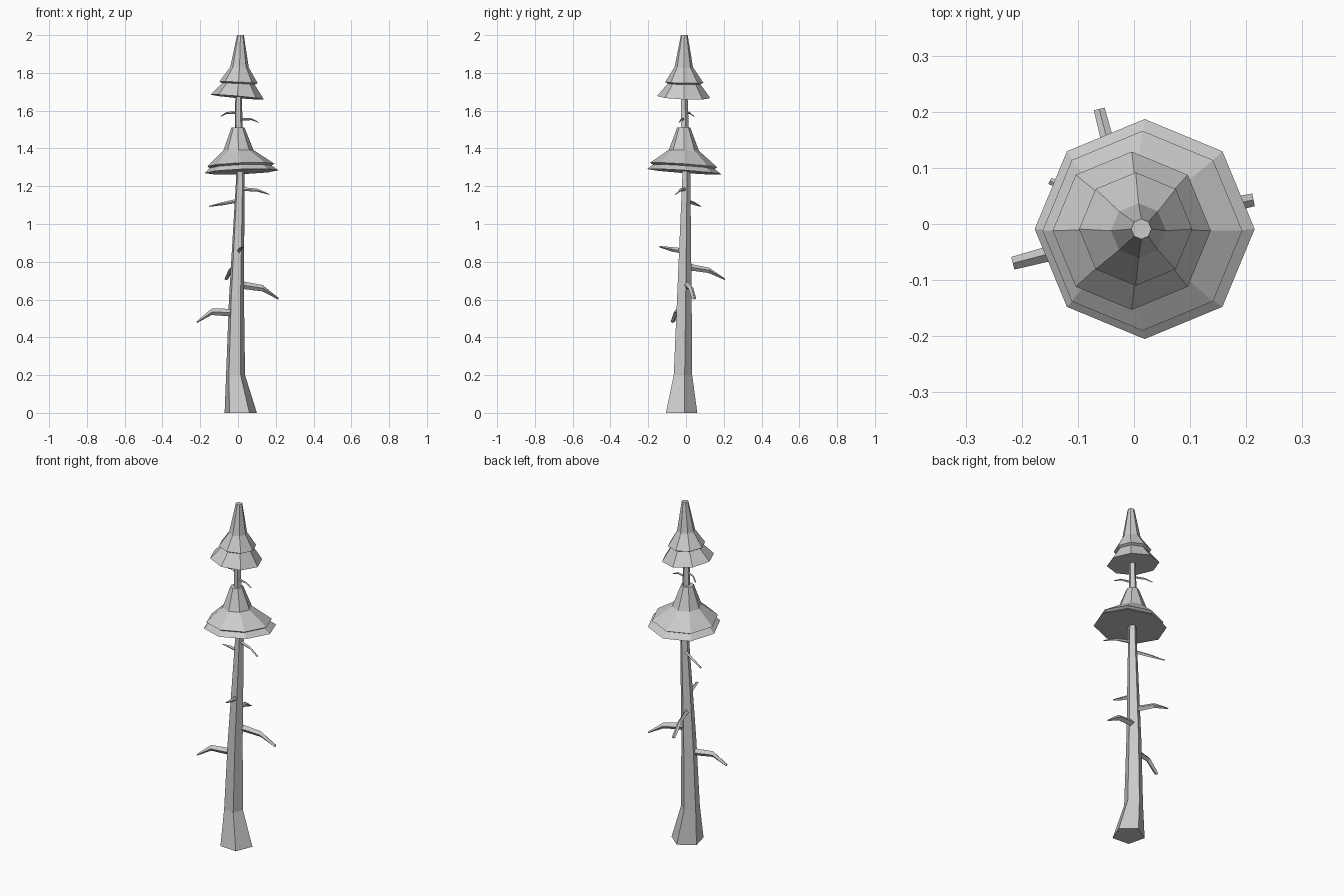
import bpy, bmesh
from math import cos, sin, radians, tau
from mathutils import Vector


def loft(name, rings):
    """Skin a list of equal-sized vertex rings and cap both ends."""
    bm = bmesh.new()
    loops = [[bm.verts.new(p) for p in ring] for ring in rings]
    n = len(loops[0])
    for a, b in zip(loops, loops[1:]):
        for i in range(n):
            j = (i + 1) % n
            bm.faces.new((a[i], a[j], b[j], b[i]))
    bm.faces.new(loops[0][::-1])
    bm.faces.new(loops[-1])
    bmesh.ops.recalc_face_normals(bm, faces=bm.faces)
    mesh = bpy.data.meshes.new(name)
    bm.to_mesh(mesh)
    bm.free()
    obj = bpy.data.objects.new(name, mesh)
    bpy.context.collection.objects.link(obj)
    return obj


def flat_ring(x, y, z, r, sides, start=0.0, slope=(0, 0)):
    """Horizontal polygon, optionally tilted by a slope in x and y."""
    ring = []
    for i in range(sides):
        a = radians(start) + tau * i / sides
        dx, dy = r * cos(a), r * sin(a)
        ring.append((x + dx, y + dy, z + slope[0] * dx + slope[1] * dy))
    return ring


def branch(name, points, height):
    """Bent, tapering branch with a diamond section."""
    pts = [Vector(p) for p in points]
    along = pts[-1] - pts[0]
    side = Vector((-along.y, along.x, 0)).normalized()
    rings = []
    for p, k in zip(pts, (1.0, 0.8, 0.25)):
        up = Vector((0, 0, height * k / 2))
        out = side * (height * (0.25 + 0.1 * k))
        rings.append([p + up, p + out, p - up, p - out])
    return loft(name, rings)


# Trunk: five-sided, flared foot, slight lean
trunk = [(0.0125, -0.03, 0, 0.09), (-0.014, -0.02, 0.2, 0.053),
         (-0.009, -0.012, 0.6, 0.042), (0.012, 0.0, 1.25, 0.023),
         (0.003, -0.008, 1.55, 0.021), (0.003, -0.011, 1.75, 0.017)]
loft("trunk", [flat_ring(*t, 5, 14) for t in trunk])

# Foliage: eight-sided stepped skirts, each a little tilted
lower = [(0.0, -0.012, 1.51, 0.035, 0), (0.002, -0.011, 1.39, 0.08, 0.5),
         (0.015, -0.012, 1.312, 0.178, 1), (0.015, -0.012, 1.303, 0.163, 1),
         (0.019, -0.009, 1.277, 0.196, 1)]
upper = [(0.013, -0.009, 2.0, 0.018, 0), (0.008, -0.012, 1.83, 0.049, 0.3),
         (0.003, -0.009, 1.75, 0.101, 0.5), (0.002, -0.010, 1.742, 0.086, 0.5),
         (-0.004, -0.012, 1.672, 0.141, 1)]
for name, rows, (sx, sy) in (("lower_foliage", lower, (0.04, -0.07)),
                             ("upper_foliage", upper, (-0.09, -0.04))):
    loft(name, [flat_ring(x, y, z, r, 8, 0, (sx * k, sy * k))
                for x, y, z, r, k in rows])

# Bare branches: root, bend, tip, thickness
branches = [
    ([(0.00, 0.00, 0.68), (0.13, 0.025, 0.66), (0.213, 0.043, 0.605)], 0.042),
    ([(-0.02, -0.02, 0.53), (-0.14, -0.05, 0.535), (-0.216, -0.07, 0.482)], 0.042),
    ([(-0.01, 0.00, 0.775), (-0.04, 0.12, 0.755), (-0.062, 0.205, 0.708)], 0.036),
    ([(0.00, 0.00, 0.855), (0.012, -0.07, 0.865), (0.025, -0.14, 0.88)], 0.030),
    ([(0.01, 0.00, 1.185), (0.10, -0.03, 1.18), (0.165, -0.055, 1.157)], 0.020),
    ([(0.01, 0.00, 1.125), (-0.08, 0.045, 1.108), (-0.15, 0.077, 1.094)], 0.022),
    ([(0.00, -0.01, 1.59), (-0.06, 0.02, 1.588), (-0.092, 0.042, 1.57)], 0.014),
    ([(0.00, -0.01, 1.555), (0.07, -0.025, 1.555), (0.11, -0.035, 1.538)], 0.014),
]
for i, (points, height) in enumerate(branches, 1):
    branch(f"branch_{i}", points, height)
